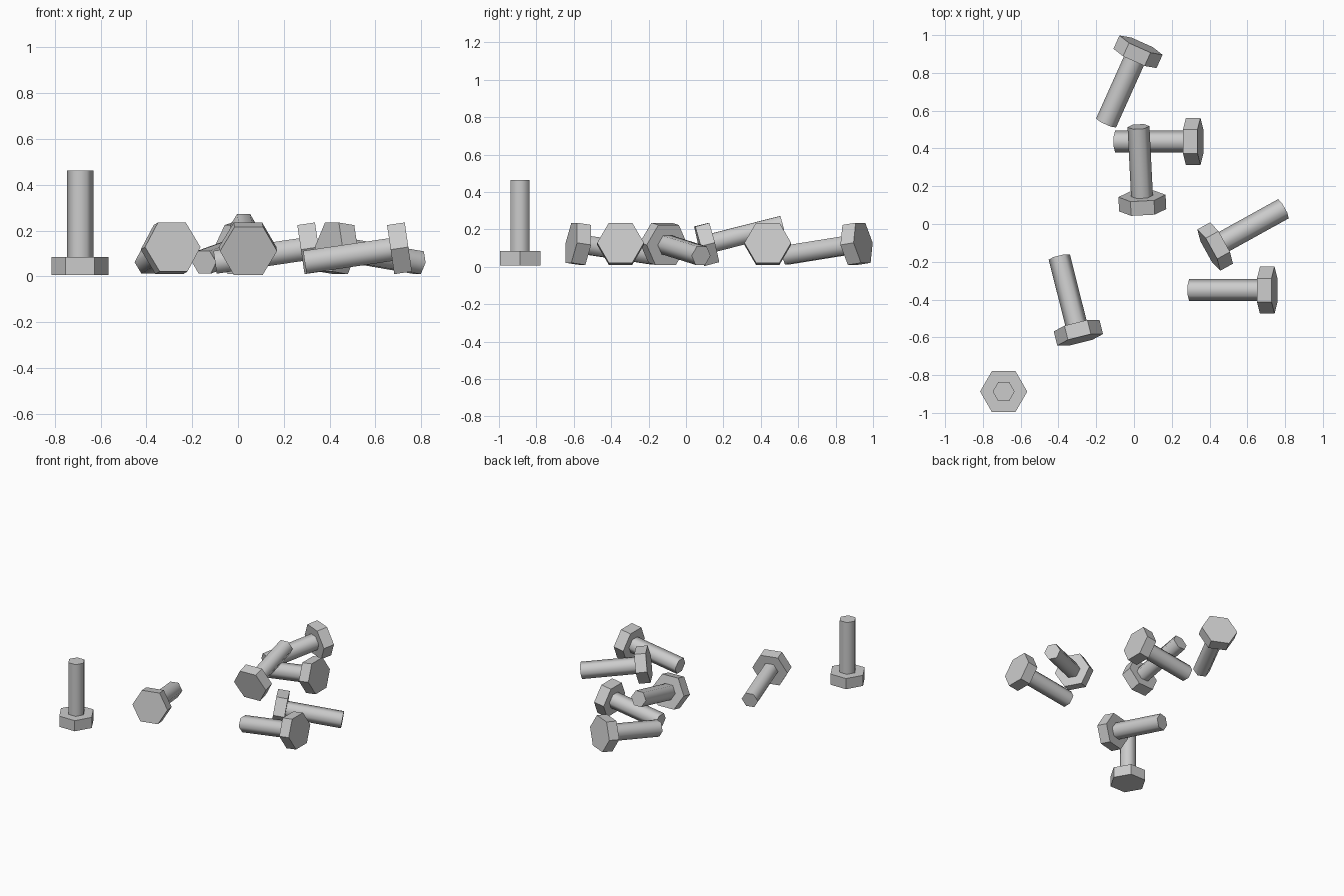
import bpy, bmesh
from mathutils import Vector, Matrix

if "Cube" in bpy.data.objects:
    bpy.data.objects.remove(bpy.data.objects["Cube"])

HEAD_R, SHANK_R = 0.125, 0.058
HEAD_H, LENGTH = 0.078, 0.457


def prism(bm, radius, z0, z1, smooth):
    """Closed six-sided prism with corners on the local x axis."""
    rot = Matrix.Rotation(0.5235988, 4, 'Z')
    res = bmesh.ops.create_cone(
        bm, cap_ends=True, segments=6, radius1=radius, radius2=radius,
        depth=z1 - z0, matrix=Matrix.Translation((0, 0, (z0 + z1) / 2)))
    # put a corner on +x whatever the primitive's starting angle
    if not any(abs(v.co.y) < 1e-5 for v in res["verts"]):
        bmesh.ops.rotate(bm, verts=res["verts"], matrix=rot, cent=(0, 0, 0))
    for f in {f for v in res["verts"] for f in v.link_faces}:
        f.smooth = smooth and len(f.verts) == 4


# shared bolt mesh: flat hexagonal head, smooth-shaded shank
mesh = bpy.data.meshes.new("bolt")
bm = bmesh.new()
prism(bm, HEAD_R, 0, HEAD_H, False)
prism(bm, SHANK_R, HEAD_H, LENGTH, True)
bm.to_mesh(mesh)
bm.free()


def bolt(name, base, tip):
    """Place a bolt with its head face at base, pointing to tip, a flat side down."""
    base = Vector(base)
    z = (Vector(tip) - base).normalized()
    side = Vector((0, 0, 1)).cross(z)
    x = side.normalized() if side.length > 1e-4 else Vector((1, 0, 0))
    y = z.cross(x)
    ob = bpy.data.objects.new(name, mesh)
    ob.matrix_world = Matrix.Translation(base) @ Matrix((x, y, z)).transposed().to_4x4()
    bpy.context.collection.objects.link(ob)


# one standing bolt
bolt("standing_bolt", (-0.69, -0.887, 0.006), (-0.69, -0.887, 0.46))
# bolts lying on the ground, resting on head edge and shank end
bolt("lying_bolt_back", (0.037, 0.947, 0.128), (-0.147, 0.537, 0.062))
bolt("lying_bolt_under", (0.352, 0.437, 0.128), (-0.095, 0.437, 0.062))
bolt("lying_bolt_right", (0.396, -0.138, 0.128), (0.788, 0.079, 0.06))
bolt("lying_bolt_front_right", (0.744, -0.35, 0.128), (0.295, -0.35, 0.062))
bolt("lying_bolt_left", (-0.285, -0.613, 0.128), (-0.395, -0.177, 0.062))
# bolt leaning across another one
bolt("leaning_bolt", (0.046, 0.073, 0.11), (0.024, 0.513, 0.222))
